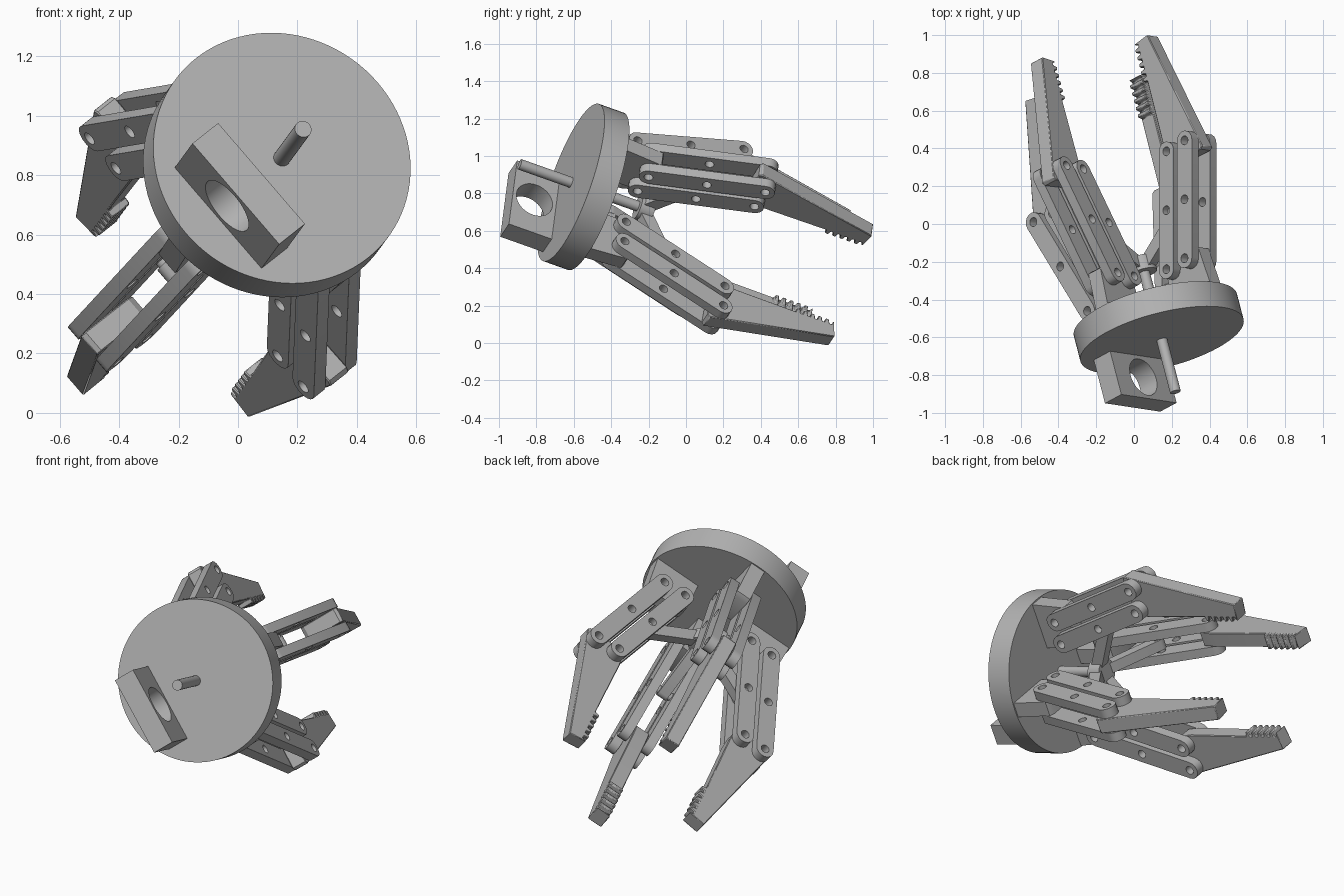
import bpy, bmesh
from math import sin, cos, pi, atan2, radians
from mathutils import Matrix, Vector

cube = bpy.data.objects.get("Cube")
if cube:
    bpy.data.objects.remove(cube)

grey = bpy.data.materials.new("machined_grey")
grey.use_nodes = True
COLOUR = (0.45, 0.45, 0.45, 1)
grey.diffuse_color = COLOUR
grey.node_tree.nodes["Principled BSDF"].inputs["Base Color"].default_value = COLOUR


def frame(x, y, z, origin):
    m = Matrix((x, y, z)).transposed().to_4x4()
    m.translation = origin
    return m


# Assembly frame: Z runs from the mounting disc towards the fingertips
axis = Vector((-0.26, 1, -0.355)).normalized()
across = Vector((0.647, -0.1, -0.75))
across = (across - axis * across.dot(axis)).normalized()
BODY = frame(across.cross(axis), across, axis, Vector((0.148, -0.615, 0.858)))
X, Y, Z = Vector((1, 0, 0)), Vector((0, 1, 0)), Vector((0, 0, 1))


def circle(centre, radius, count=24):
    return [(centre[0] + radius * cos(2 * pi * i / count),
             centre[1] + radius * sin(2 * pi * i / count)) for i in range(count)]


def capsule(p, q, radius, steps=8):
    heading = atan2(q[1] - p[1], q[0] - p[0])
    points = []
    for end, start in ((q, heading - pi / 2), (p, heading + pi / 2)):
        for i in range(steps + 1):
            angle = start + pi * i / steps
            points.append((end[0] + radius * cos(angle), end[1] + radius * sin(angle)))
    return points


def plate(name, outline, half, matrix, holes=(), bevel=0):
    """Flat profile with optional holes, extruded both ways along local Z."""
    curve = bpy.data.curves.new(name, 'CURVE')
    curve.dimensions = '2D'
    curve.fill_mode = 'BOTH'
    curve.extrude = half
    for loop in (outline, *holes):
        spline = curve.splines.new('POLY')
        spline.points.add(len(loop) - 1)
        for point, (x, y) in zip(spline.points, loop):
            point.co = (x, y, 0, 1)
        spline.use_cyclic_u = True
    temp = bpy.data.objects.new(name, curve)
    mesh = bpy.data.meshes.new_from_object(temp)
    bpy.data.objects.remove(temp)
    bpy.data.curves.remove(curve)
    bm = bmesh.new()
    bm.from_mesh(mesh)
    bmesh.ops.remove_doubles(bm, verts=bm.verts, dist=0.0001)
    bmesh.ops.recalc_face_normals(bm, faces=bm.faces)
    bm.to_mesh(mesh)
    bm.free()
    mesh.shade_smooth()
    mesh.set_sharp_from_angle(angle=radians(30))
    mesh.materials.clear()
    mesh.materials.append(grey)
    obj = bpy.data.objects.new(name, mesh)
    bpy.context.scene.collection.objects.link(obj)
    obj.matrix_world = matrix
    if bevel:
        mod = obj.modifiers.new("edge_bevel", 'BEVEL')
        mod.width = bevel
        mod.segments = 1
        mod.limit_method = 'ANGLE'
        mod.angle_limit = radians(50)
    return obj


def shift(z):
    return Matrix.Translation((0, 0, z))


# Mounting disc, actuator rod and hub
plate("mounting_disc", circle((0, 0), 0.446, 96), 0.0725, BODY @ shift(0.0725))
plate("actuator_rod", circle((0, 0), 0.029), 0.36, BODY @ shift(0.06))
plate("hub", circle((0, 0), 0.07, 32), 0.04, BODY @ shift(0.43))

# Mounting lug with a cross hole, on the front of the disc
lug = [(-0.2, -0.25), (0.25, -0.25), (0.25, 0.01), (-0.2, 0.01)]
plate("mounting_lug", lug, 0.06, BODY @ frame(Y, Z, X, Vector((-0.26, 0, 0))),
      [circle((0.025, -0.125), 0.105, 40)])

# Finger layout as (radius, height) pairs in each finger plane
INNER = (Vector((0.222, 0.305)), Vector((0.419, 0.903)))
OUTER = (Vector((0.357, 0.311)), Vector((0.554, 0.909)))
ARM = (Vector((0.04, 0.43)), (INNER[0] + INNER[1]) / 2)

bracket = [(0.17, 0.12), (0.17, 0.33), (0.2, 0.36), (0.39, 0.37), (0.42, 0.355), (0.44, 0.12)]

# Fingertip profile with gripping teeth along the inner edge
finger = [(0.375, 0.87), (0.40, 0.852), (0.60, 0.845), (0.615, 0.86), (0.449, 1.57), (0.345, 1.555)]
TEETH, PITCH = 5, 0.042
for i in range(TEETH):
    top = 1.545 - i * PITCH
    finger += [(0.37, top), (0.37, top - 0.012), (0.343, top - 0.018), (0.343, top - 0.036)]
finger += [(0.37, 1.545 - TEETH * PITCH), (0.365, 0.95)]

# Four identical fingers around the axis
for k, side in enumerate(("upper_left", "lower_left", "lower_right", "upper_right")):
    angle = -pi / 2 - k * pi / 2
    radial = Vector((cos(angle), sin(angle), 0))
    plane = BODY @ frame(radial, Z, radial.cross(Z), Vector())
    plate(side + "_bracket", bracket, 0.043, plane)
    plate(side + "_finger", finger, 0.043, plane, bevel=0.004)
    plate(side + "_hub_arm", capsule(*ARM, 0.033), 0.03, plane)
    plate(side + "_arm_pin", circle(ARM[1], 0.023), 0.06, plane)
    for label, (low, high) in (("inner", INNER), ("outer", OUTER)):
        holes = [circle(low.lerp(high, t), 0.024, 20) for t in (0, 0.5, 1)]
        for sign in (-1, 1):
            plate(f"{side}_{label}_link", capsule(low, high, 0.052), 0.027,
                  plane @ shift(sign * 0.073), holes, bevel=0.006)
